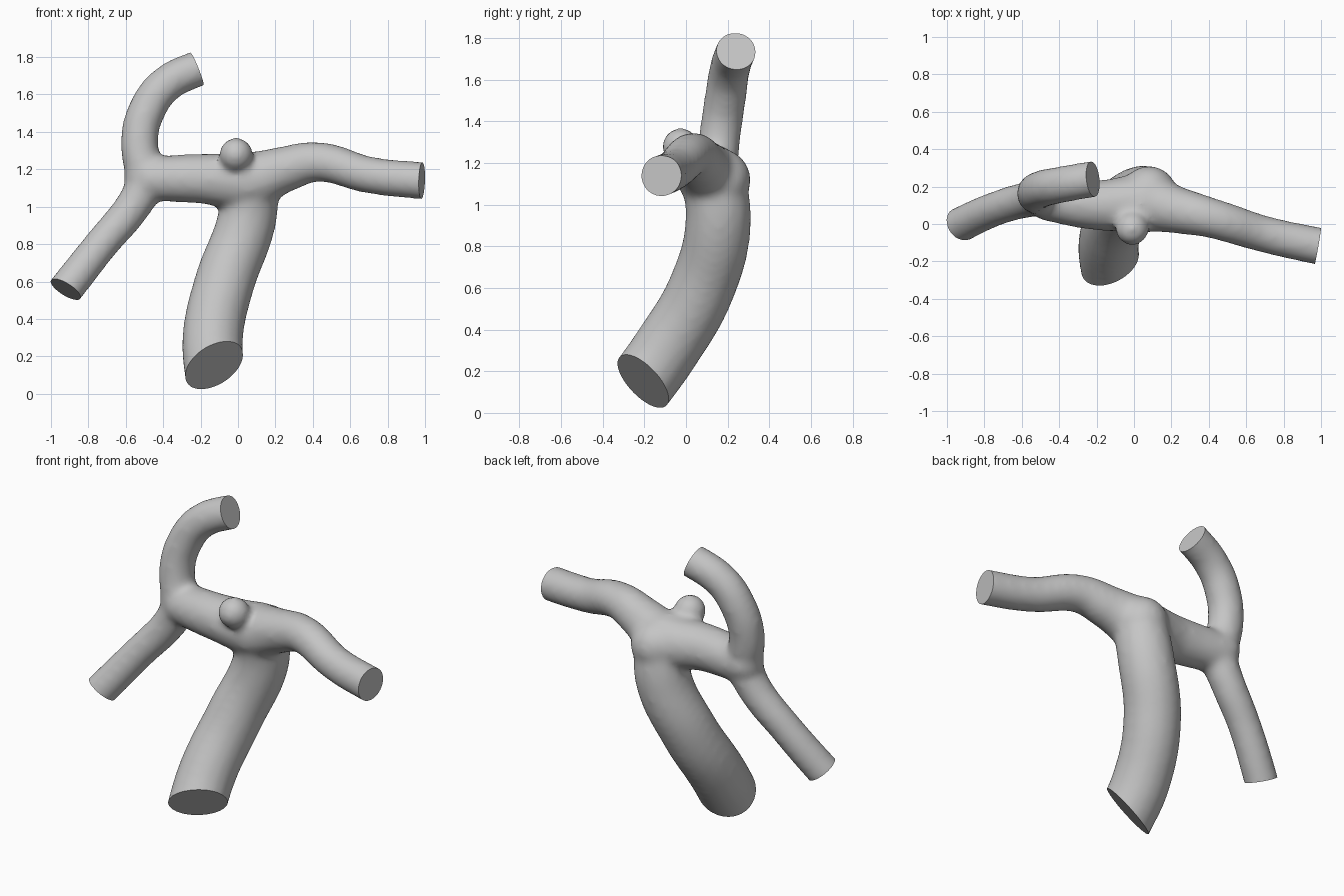
import bpy, bmesh
from mathutils import Vector

if "Cube" in bpy.data.objects:
    bpy.data.objects.remove(bpy.data.objects["Cube"], do_unlink=True)

grey = bpy.data.materials.new("vessel_grey")
grey.use_nodes = True
colour = (0.56, 0.56, 0.56, 1)
grey.diffuse_color = colour
grey.node_tree.nodes["Principled BSDF"].inputs["Base Color"].default_value = colour

# Each vessel: centre line as (position, radius), overshooting its cut end
trunk = [((0.07, 0.13, 1.14), .15), ((.045, .155, .92), .155), ((-.07, .075, .6), .158),
         ((-.135, -.1, .3), .16), ((-.12, -.26, .08), .16), ((-.1, -.42, -.14), .16)]
main = [((-.49, .14, 1.15), .115), ((-.2, .1, 1.15), .13), ((.06, .11, 1.14), .155),
        ((.25, .07, 1.2), .12), ((.42, .03, 1.24), .103), ((.7, -.055, 1.17), .095),
        ((.98, -.117, 1.14), .097), ((1.2, -.16, 1.13), .097)]
lower_branch = [((-.48, .14, 1.14), .1), ((-.57, .13, .99), .093), ((-.73, .085, .8), .089),
                ((-.92, 0, .56), .092), ((-1.05, -.07, .4), .092)]
upper_branch = [((-.49, .14, 1.14), .1), ((-.527, .165, 1.35), .097), ((-.485, .19, 1.52), .097),
                ((-.39, .21, 1.65), .095), ((-.22, .24, 1.737), .094), ((-.02, .27, 1.8), .094)]

curve = bpy.data.curves.new("vessel_paths", "CURVE")
curve.dimensions = "3D"
curve.bevel_depth = 1
curve.bevel_resolution = 6
curve.resolution_u = 10
curve.use_fill_caps = True
for path in (trunk, main, lower_branch, upper_branch):
    spline = curve.splines.new("BEZIER")
    spline.bezier_points.add(len(path) - 1)
    for point, (position, radius) in zip(spline.bezier_points, path):
        point.co = position
        point.radius = radius + .004
        point.handle_left_type = point.handle_right_type = "AUTO"
helper = bpy.data.objects.new("vessel_paths", curve)
bpy.context.collection.objects.link(helper)
bpy.context.view_layer.update()
mesh = bpy.data.meshes.new_from_object(
    helper.evaluated_get(bpy.context.evaluated_depsgraph_get()))
bpy.data.objects.remove(helper, do_unlink=True)

# Small round bulge and the swelling where the vessels meet
bm = bmesh.new()
bm.from_mesh(mesh)
for position, radius in [((-.01, -.025, 1.28), .091), ((.08, .16, 1.12), .152),
                         ((-.5, .15, 1.16), .112)]:
    ball = bmesh.ops.create_icosphere(bm, subdivisions=3, radius=radius)
    bmesh.ops.translate(bm, verts=ball["verts"], vec=position)
bm.to_mesh(mesh)
bm.free()

# Merge everything into one soft skin
vessel = bpy.data.objects.new("branching_vessel", mesh)
bpy.context.collection.objects.link(vessel)
remesh = vessel.modifiers.new("merge", "REMESH")
remesh.mode = "VOXEL"
remesh.voxel_size = .018
soften = vessel.modifiers.new("soften", "SMOOTH")
soften.factor = .5
soften.iterations = 14
bpy.context.view_layer.update()
skin = bpy.data.meshes.new_from_object(
    vessel.evaluated_get(bpy.context.evaluated_depsgraph_get()))
vessel.modifiers.clear()
vessel.data = skin

# Slice each open end flat and cap it: centre, outward direction
cuts = [((-.115, -.2, .155), (.42, -.64, -.64)), ((.983, -.117, 1.14), (.98, -.17, -.03)),
        ((-.92, 0, .557), (-.5, -.35, -.79)), ((-.22, .24, 1.737), (.92, .1, .37))]
bm = bmesh.new()
bm.from_mesh(skin)
for centre, normal in cuts:
    near = [f for f in bm.faces if (f.calc_center_median() - Vector(centre)).length < .46]
    if normal[0] > .9 and normal[2] > 0:
        near = [f for f in near if f.calc_center_median().z > 1.5]
    parts = set(near)
    for f in near:
        parts.update(f.edges)
        parts.update(f.verts)
    bmesh.ops.bisect_plane(bm, geom=list(parts), plane_co=centre, plane_no=normal,
                           clear_outer=True)
    rim = [e for e in bm.edges if e.is_boundary]
    bmesh.ops.holes_fill(bm, edges=rim, sides=0)
bmesh.ops.recalc_face_normals(bm, faces=bm.faces[:])
bm.to_mesh(skin)
bm.free()
skin.materials.clear()
skin.materials.append(grey)

bpy.ops.object.select_all(action="DESELECT")
vessel.select_set(True)
bpy.context.view_layer.objects.active = vessel
bpy.ops.object.shade_smooth_by_angle(angle=.7)
